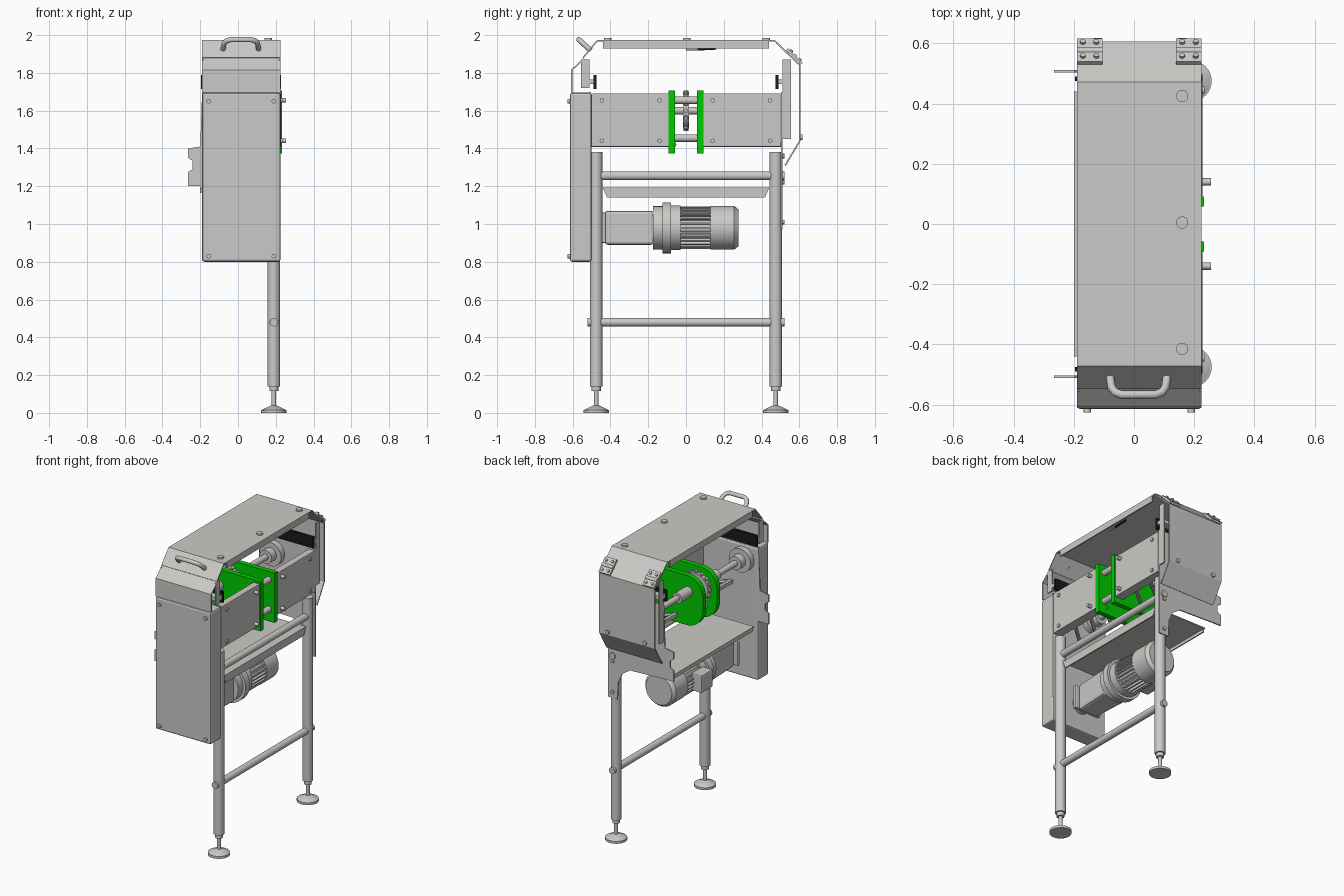
import bpy, bmesh, math
from mathutils import Vector, Matrix

cube = bpy.data.objects.get("Cube")
if cube:
    bpy.data.objects.remove(cube, do_unlink=True)


def material(name, rgb):
    m = bpy.data.materials.new(name)
    m.use_nodes = True
    m.diffuse_color = (*rgb, 1)
    m.node_tree.nodes["Principled BSDF"].inputs["Base Color"].default_value = (*rgb, 1)
    return m


STEEL = material("steel grey", (0.6, 0.59, 0.57))
GREEN = material("bright green", (0.0, 0.6, 0.0))
BLACK = material("black", (0.01, 0.01, 0.01))
AXES = {"x": Vector((1, 0, 0)), "y": Vector((0, 1, 0)), "z": Vector((0, 0, 1))}


def finish(name, bm, mat, bevel=0, smooth=False):
    bmesh.ops.recalc_face_normals(bm, faces=bm.faces)
    me = bpy.data.meshes.new(name)
    bm.to_mesh(me)
    bm.free()
    me.materials.append(mat)
    ob = bpy.data.objects.new(name, me)
    bpy.context.collection.objects.link(ob)
    if bevel:
        mod = ob.modifiers.new("bevel", "BEVEL")
        mod.width, mod.segments = bevel, 2
    if smooth:
        bpy.ops.object.select_all(action="DESELECT")
        ob.select_set(True)
        bpy.context.view_layer.objects.active = ob
        bpy.ops.object.shade_smooth_by_angle()
    return ob


def box(name, x, y, z, mat=STEEL, bevel=0):
    """Box from (min, max) pairs."""
    bm = bmesh.new()
    bmesh.ops.create_cube(bm, size=1)
    for v in bm.verts:
        v.co = Vector([(a + b) / 2 + c * (b - a) for (a, b), c in zip((x, y, z), v.co)])
    return finish(name, bm, mat, bevel)


def rod(name, start, axis, length, r, r2=None, mat=STEEL, sides=32):
    """Cylinder or cone from a start point along an axis."""
    d = AXES[axis] if isinstance(axis, str) else Vector(axis).normalized()
    bm = bmesh.new()
    bmesh.ops.create_cone(bm, cap_ends=True, segments=sides, radius1=r,
                          radius2=r if r2 is None else r2, depth=abs(length))
    rot = d.to_track_quat("Z", "Y").to_matrix().to_4x4()
    bm.transform(Matrix.Translation(Vector(start) + d * length / 2) @ rot)
    return finish(name, bm, mat, smooth=True)


def plate(name, outline, y, thick, mat=STEEL):
    """Flat plate with an x-z outline, extruded along y."""
    bm = bmesh.new()
    f = bm.faces.new([bm.verts.new((px, y, pz)) for px, pz in outline])
    ext = bmesh.ops.extrude_face_region(bm, geom=[f])["geom"]
    bmesh.ops.translate(bm, vec=(0, thick, 0), verts=[v for v in ext if isinstance(v, bmesh.types.BMVert)])
    return finish(name, bm, mat)


def sheet(name, path, x0, x1, thick=0.008):
    """Folded sheet with a y-z path, running from x0 to x1."""
    bm = bmesh.new()
    rows = [[bm.verts.new((x, py, pz)) for x in (x0, x1)] for py, pz in path]
    for a, b in zip(rows, rows[1:]):
        bm.faces.new((a[0], a[1], b[1], b[0]))
    ob = finish(name, bm, STEEL)
    mod = ob.modifiers.new("thickness", "SOLIDIFY")
    mod.thickness, mod.offset = thick, 0
    return ob


def bar(name, a, b, r, mat=STEEL, sides=12):
    a, b = Vector(a), Vector(b)
    return rod(name, a, b - a, (b - a).length, r, mat=mat, sides=sides)


L, R = -0.19, 0.225      # width limits of the housing

# Legs, levelling feet and cross tubes
for side, tag in ((-1, "front"), (1, "back")):
    y = 0.475 * side
    rod(tag + "_leg", (0.19, y, 0.14), "z", 1.24, 0.033)
    rod(tag + "_leg_collar", (0.19, y, 0.115), "z", 0.025, 0.024)
    rod(tag + "_foot_stem", (0.19, y, 0.03), "z", 0.09, 0.012)
    rod(tag + "_foot_pad", (0.19, y, 0), "z", 0.016, 0.068)
    rod(tag + "_foot_cone", (0.19, y, 0.016), "z", 0.022, 0.064, 0.018)
    for z in (0.48, 1.255):
        rod(tag + "_leg_bolt", (0.19, y + 0.028 * side, z), "y", 0.018 * side, 0.022)
for z in (0.48, 1.255):
    rod("cross_tube", (0.19, -0.45, z), "y", 0.9, 0.023)

# Bracket end plates with a notched ear and an arch beside the leg
ear = [(R, 0.97), (0.155, 0.97), (0.15, 1.08), (0.12, 1.15), (0.06, 1.19), (-0.2, 1.2),
       (-0.265, 1.2), (-0.265, 1.275), (-0.24, 1.29), (-0.24, 1.335), (-0.265, 1.35),
       (-0.265, 1.4), (-0.2, 1.41), (L, 1.7), (R, 1.7)]
for side, tag in ((-1, "front"), (1, "back")):
    plate(tag + "_end_plate", ear, 0.508 * side - 0.004, 0.008)
    for z in (1.01, 1.22, 1.36):
        rod("bracket_bolt", (0.19, 0.5 * side, z), "y", 0.022 * side, 0.012, sides=12)

# Front drive cover with its folded top
box("front_cover", (L, R), (-0.615, -0.5), (0.8, 1.695), bevel=0.012)
for x in (-0.155, 0.19):
    for z in (0.83, 1.65):
        rod("cover_screw", (x, -0.612, z), "y", -0.015, 0.012, sides=16)
sheet("front_upper_panel", [(-0.54, 1.875), (-0.605, 1.815), (-0.605, 1.695)], L, R)

# Hood with side lips
sheet("hood", [(-0.545, 1.88), (-0.47, 1.97), (0.47, 1.97), (0.53, 1.91)], L, R)
for x in (L + 0.004, R - 0.004):
    box("hood_lip", (x - 0.004, x + 0.004), (-0.44, 0.44), (1.93, 1.97))
    for side in (-1, 1):
        low = 1.72 if side < 0 else 1.45
        ys = sorted((0.512 * side, 0.556 * side))
        box("hood_post", (x - 0.004, x + 0.004), ys, (low, 1.87))
for y in (-0.415, 0.005, 0.425):
    rod("hood_button", (0.16, y, 1.97), "z", 0.014, 0.02)

# Back panel and hinges
sheet("back_panel", [(0.53, 1.91), (0.603, 1.84), (0.603, 1.44), (0.525, 1.31)], L, R)
for x in (L, R - 0.085):
    sheet("hinge_leaf", [(0.535, 1.925), (0.612, 1.85)], x, x + 0.085, 0.014)
    rod("hinge_pin", (x, 0.575, 1.888), "x", 0.085, 0.012, sides=16)
    for dx in (0.02, 0.065):
        for y, z in ((0.552, 1.91), (0.598, 1.865)):
            rod("hinge_screw", (x + dx, y, z), (0, 1, 1), 0.015, 0.009, sides=12)
for x in (-0.12, 0.16):
    rod("back_screw", (x, 0.6, 1.46), "y", 0.018, 0.014, sides=16)

# Handle on the sloped front of the hood
curve = bpy.data.curves.new("handle", "CURVE")
curve.dimensions, curve.bevel_depth, curve.bevel_resolution = "3D", 0.014, 4
spline = curve.splines.new("POLY")
path = [(0, 0), (0.006, 0.05), (0.018, 0.07), (0.04, 0.08)]
path += [(0.19 - a, h) for a, h in reversed(path)]
spline.points.add(len(path) - 1)
for p, (a, h) in zip(spline.points, path):
    p.co = (-0.08 + a, -0.505 - 0.78 * h, 1.92 + 0.7 * h, 1)
handle = bpy.data.objects.new("handle", curve)
curve.materials.append(STEEL)
bpy.context.collection.objects.link(handle)

# Brush strips, with a steel holder, and the hood stay
for side, tag in ((-1, "front"), (1, "back")):
    box(tag + "_brush", (L - 0.006, R + 0.003), sorted((0.475 * side, 0.49 * side)), (1.715, 1.79), BLACK)
    box(tag + "_brush_holder", (L, R), sorted((0.49 * side, 0.54 * side)), (1.74, 1.765))
bar("stay_rod", (0.2, 0.0, 1.925), (0.2, 0.08, 1.925), 0.006)
bar("stay_spring", (0.2, 0.06, 1.925), (0.2, 0.16, 1.93), 0.007, BLACK)

# Side covers, with trussed inner frame rails
for side in (-1, 1):
    y0, y1 = sorted((0.06 * side if side < 0 else 0.09, 0.5 * side))
    box("side_cover", (R - 0.008, R + 0.002), (y0, y1), (1.41, 1.692), bevel=0.003)
    for z in (1.41, 1.68):
        box("frame_flange", (0.18, R), (y0, y1), (z, z + 0.01))
    for y in (0.14, 0.445):
        for z in (1.44, 1.655):
            rod("side_screw", (R, y * side, z), "x", 0.03 if y < 0.2 else 0.01, 0.012, sides=16)
    steps = [y0 + (y1 - y0) * i / 3 for i in range(4)]
    for x in (0.165, 0.0):
        box("bed_rail", (x, x + 0.02), (y0, y1), (1.41, 1.435))
    for a, b in zip(steps, steps[1:]):
        bar("bed_brace", (0.01, a, 1.42), (0.175, b, 1.42), 0.012)

# Green guide plates with rounded far ends
guide = [(0.232, 1.372), (0.232, 1.708)]
for cz, a0 in ((1.588, 90), (1.492, 180)):
    for i in range(9):
        a = math.radians(a0 + i * 11.25)
        guide.append((-0.07 + 0.12 * math.cos(a), cz + 0.12 * math.sin(a)))
for y in (-0.092, 0.058):
    plate("green_guide", guide, y, 0.034, GREEN)

# Shaft, sprocket, spacers and flange bearings
rod("drive_shaft", (-0.08, -0.5, 1.6), "y", 1.0, 0.02)
rod("sprocket", (-0.08, -0.017, 1.6), "y", 0.034, 0.095)
for i in range(16):
    a = i * math.tau / 16
    tip = Vector((math.cos(a), 0, math.sin(a)))
    bar("sprocket_tooth", Vector((-0.08, 0, 1.6)) + tip * 0.085, Vector((-0.08, 0, 1.6)) + tip * 0.107, 0.012, sides=8)
for x, z in ((0.19, 1.655), (0.19, 1.455), (-0.1, 1.455)):
    rod("guide_spacer", (x, -0.06, z), "y", 0.12, 0.02)
for side in (-1, 1):
    rod("bearing_flange", (-0.08, 0.5 * side, 1.6), "y", -0.04 * side, 0.08)
    rod("bearing_hub", (-0.08, 0.46 * side, 1.6), "y", -0.05 * side, 0.045)
    rod("shaft_sleeve", (-0.08, 0.09 * side, 1.6), "y", 0.12 * side, 0.035)

# Drip tray with a tapered front lip
box("tray", (-0.2, 0.2), (-0.44, 0.44), (1.185, 1.193))
lip = box("tray_lip", (0.192, 0.2), (-0.44, 0.44), (1.14, 1.19))
for v in lip.data.vertices:
    if v.co.z < 1.15:
        v.co.y *= 0.95
box("tray_rear_lip", (-0.2, -0.192), (-0.43, 0.43), (1.165, 1.19))

# Gear motor: gearbox, flange, finned body, fan cover, terminal box
mx, mz = 0.01, 0.98
rod("gear_output", (mx, -0.5, mz), "y", 0.08, 0.06)
gear = box("gearbox", (mx - 0.085, mx + 0.085), (-0.43, -0.17), (0.89, 1.07), bevel=0.015)
for v in gear.data.vertices:
    if v.co.y < -0.3:
        v.co.x = mx + (v.co.x - mx) * 0.85
box("gearbox_mount", (mx - 0.1, mx + 0.1), (-0.45, -0.425), (0.9, 1.06), bevel=0.006)
for y, length, r in ((-0.175, 0.05, 0.115), (-0.125, 0.045, 0.135), (-0.08, 0.05, 0.118),
                     (-0.03, 0.165, 0.095), (0.13, 0.125, 0.116)):
    rod("motor_section", (mx, y, mz), "y", length, r)
rod("fan_cover_end", (mx, 0.255, mz), "y", 0.022, 0.116, 0.098)
for i in range(28):
    a = i * math.tau / 28
    fin = box("motor_fin", (0.09, 0.113), (-0.03, 0.13), (-0.004, 0.004))
    fin.data.transform(Matrix.Translation((mx, 0, mz)) @ Matrix.Rotation(a, 4, "Y"))
box("terminal_box", (mx - 0.17, mx - 0.09), (-0.06, 0.06), (0.92, 1.04), bevel=0.008)
